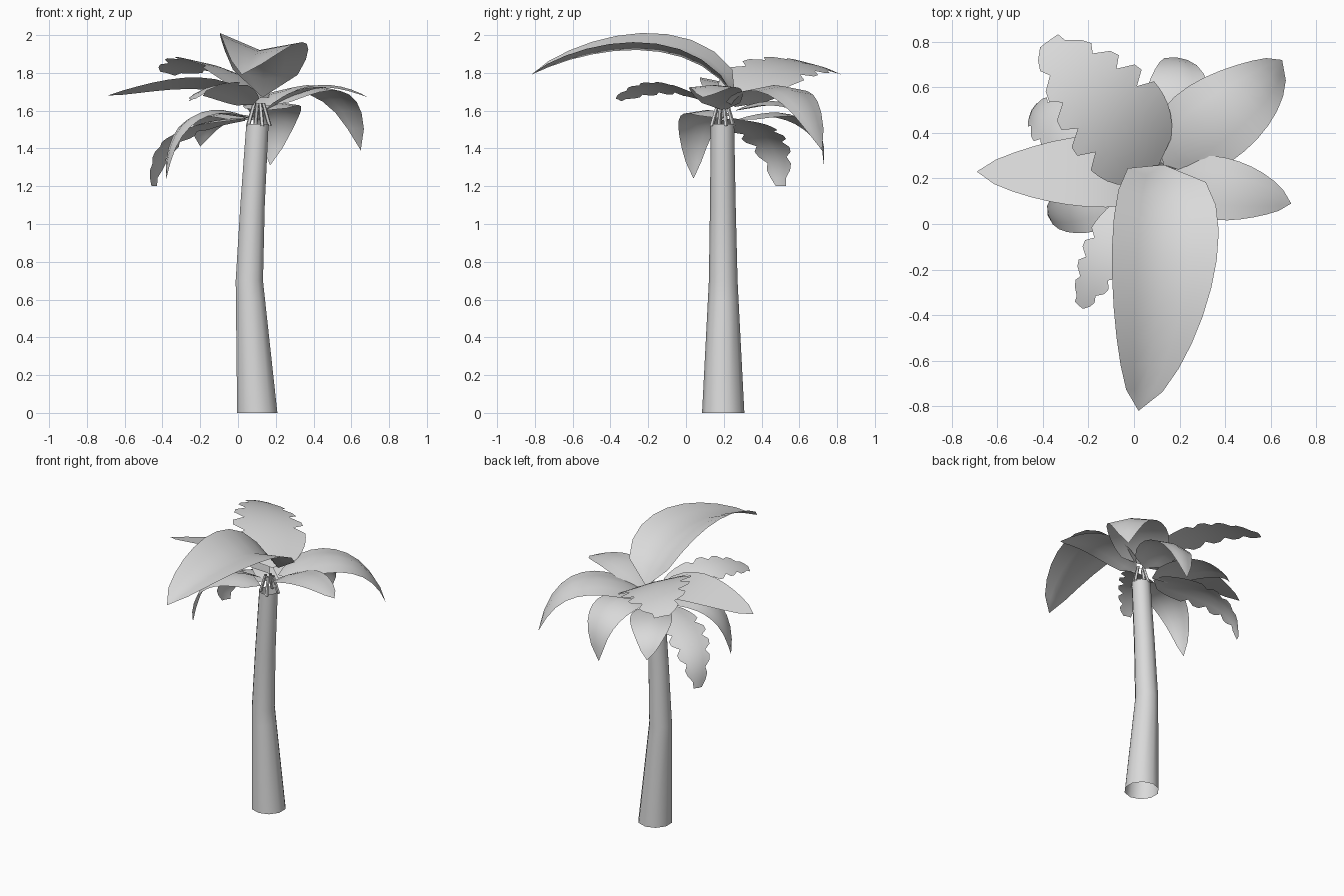
import bpy
import bmesh
import math
from mathutils import Vector

cube = bpy.data.objects.get("Cube")
if cube:
    bpy.data.objects.remove(cube, do_unlink=True)

UP = Vector((0, 0, 1))


def make_material(name, colour):
    mat = bpy.data.materials.new(name)
    mat.use_nodes = True
    mat.diffuse_color = colour
    for node in mat.node_tree.nodes:
        if node.type == "BSDF_PRINCIPLED":
            node.inputs["Base Color"].default_value = colour
    return mat


grey = make_material("pale grey", (0.7, 0.7, 0.7, 1))


def finish(name, bm, angle):
    mesh = bpy.data.meshes.new(name)
    bm.to_mesh(mesh)
    bm.free()
    mesh.materials.append(grey)
    obj = bpy.data.objects.new(name, mesh)
    bpy.context.collection.objects.link(obj)
    bpy.ops.object.select_all(action="DESELECT")
    obj.select_set(True)
    bpy.context.view_layer.objects.active = obj
    bpy.ops.object.shade_smooth_by_angle(angle=math.radians(angle))
    return obj


def bridge(bm, rows, closed):
    """Join successive rows of vertices with quads."""
    for low, high in zip(rows, rows[1:]):
        count = len(low)
        for i in range(count if closed else count - 1):
            j = (i + 1) % count
            bm.faces.new((low[i], low[j], high[j], high[i]))


def tube(name, rings, sides):
    """Open tube through (centre, radius) rings."""
    bm = bmesh.new()
    rows = []
    for (x, y, z), radius in rings:
        angles = [math.tau * (i / sides) + math.pi / 2 for i in range(sides)]
        rows.append([bm.verts.new((x + radius * math.cos(a),
                                   y + radius * math.sin(a), z)) for a in angles])
    bridge(bm, rows, True)
    return finish(name, bm, 60)


def through(points, t):
    """Cubic curve passing through four evenly spaced points."""
    total = Vector((0, 0, 0))
    for i, p in enumerate(points):
        weight = 1.0
        for j in range(4):
            if j != i:
                weight *= (3 * t - j) / (i - j)
        total += weight * Vector(p)
    return total


def frond(name, spine, half, fold=0.0, roll=0.0, jagged=False):
    """Blade along a spine; fold lifts both edges, roll tips it to one side."""
    bm = bmesh.new()
    steps = 18 if jagged else 10
    heading = Vector(spine[3]) - Vector(spine[0])
    across = heading.cross(UP).normalized()
    rows = []
    for k in range(steps + 1):
        t = k / steps
        middle = through(spine, t)
        tangent = (through(spine, t + 0.01) - through(spine, t - 0.01)).normalized()
        normal = across.cross(tangent).normalized()
        side = across * math.cos(roll) + normal * math.sin(roll)
        lift = normal * math.cos(roll) - across * math.sin(roll)
        reach = 0.96 if jagged else 1.0
        width = half * max(math.sin(math.pi * reach * t ** 0.65), 0.0) ** 0.68
        row = []
        for edge in (-1, -0.5, 0, 0.5, 1):
            # Saw-tooth notches along the outer part of the torn fronds
            notch = 1.0
            if jagged and abs(edge) == 1 and k > 5 and (k + (edge > 0)) % 3 == 0:
                notch = 0.7
            offset = edge * width * notch
            row.append(bm.verts.new(middle + side * offset + lift * fold * abs(offset)))
        rows.append(row)
    bridge(bm, rows, False)
    bmesh.ops.remove_doubles(bm, verts=bm.verts, dist=0.0005)
    return finish(name, bm, 50)


# Trunk, bent slightly near the middle and open at both ends
tube("trunk", [((0.102, 0.197, 0), 0.112), ((0.066, 0.197, 0.6), 0.081),
               ((0.06, 0.197, 0.7), 0.076), ((0.077, 0.195, 1.1), 0.068),
               ((0.103, 0.193, 1.53), 0.062)], 10)

# Upper fronds
frond("front_frond", [(0.13, 0.26, 1.67), (0.13, -0.06, 1.895),
                      (0.09, -0.46, 1.905), (0.02, -0.82, 1.79)], 0.235,
      fold=0.3, roll=0.11)
frond("right_frond", [(0.1, 0.21, 1.64), (-0.15, 0.23, 1.74),
                      (-0.42, 0.23, 1.73), (-0.69, 0.23, 1.68)], 0.16, roll=-0.2)
frond("left_frond", [(0.14, 0.2, 1.6), (0.34, 0.16, 1.72),
                     (0.53, 0.13, 1.73), (0.69, 0.09, 1.67)], 0.14, fold=-0.1)
frond("back_left_frond", [(0.13, 0.26, 1.62), (0.32, 0.43, 1.73),
                          (0.53, 0.59, 1.68), (0.65, 0.72, 1.39)], 0.19, fold=-0.15)
frond("back_right_frond", [(0.1, 0.24, 1.67), (-0.05, 0.43, 1.81),
                           (-0.21, 0.62, 1.85), (-0.38, 0.8, 1.8)], 0.24,
      fold=-0.05, roll=-0.22, jagged=True)
frond("front_right_frond", [(0.08, 0.15, 1.63), (-0.07, -0.04, 1.72),
                            (-0.17, -0.21, 1.72), (-0.24, -0.36, 1.66)], 0.12,
      fold=-0.1, roll=-0.3, jagged=True)

# Lower drooping fronds
frond("low_side_frond", [(0.06, 0.17, 1.56), (-0.16, 0.1, 1.6),
                         (-0.32, 0.05, 1.49), (-0.38, 0.04, 1.24)], 0.125, fold=-0.15)
frond("low_torn_frond", [(0.04, 0.24, 1.56), (-0.2, 0.34, 1.53),
                         (-0.38, 0.45, 1.42), (-0.45, 0.5, 1.2)], 0.145,
      fold=-0.15, jagged=True)
frond("low_back_frond", [(0.13, 0.26, 1.6), (0.18, 0.48, 1.65),
                         (0.2, 0.67, 1.56), (0.17, 0.73, 1.31)], 0.15, fold=-0.15)
frond("low_corner_frond", [(0.07, 0.26, 1.55), (-0.05, 0.46, 1.59),
                           (-0.15, 0.62, 1.55), (-0.2, 0.72, 1.41)], 0.135, fold=-0.15)

# Short leaf stalks leaning in over the trunk top
centre = Vector((0.11, 0.193, 1.52))
for i in range(4):
    turn = math.tau * (i + 0.2) / 4
    out = Vector((math.cos(turn), math.sin(turn), 0))
    foot = centre + out * 0.06
    head = centre + out * 0.025 + UP * 0.12
    tube("leaf_stalk", [(foot, 0.012), (head, 0.01)], 5)
